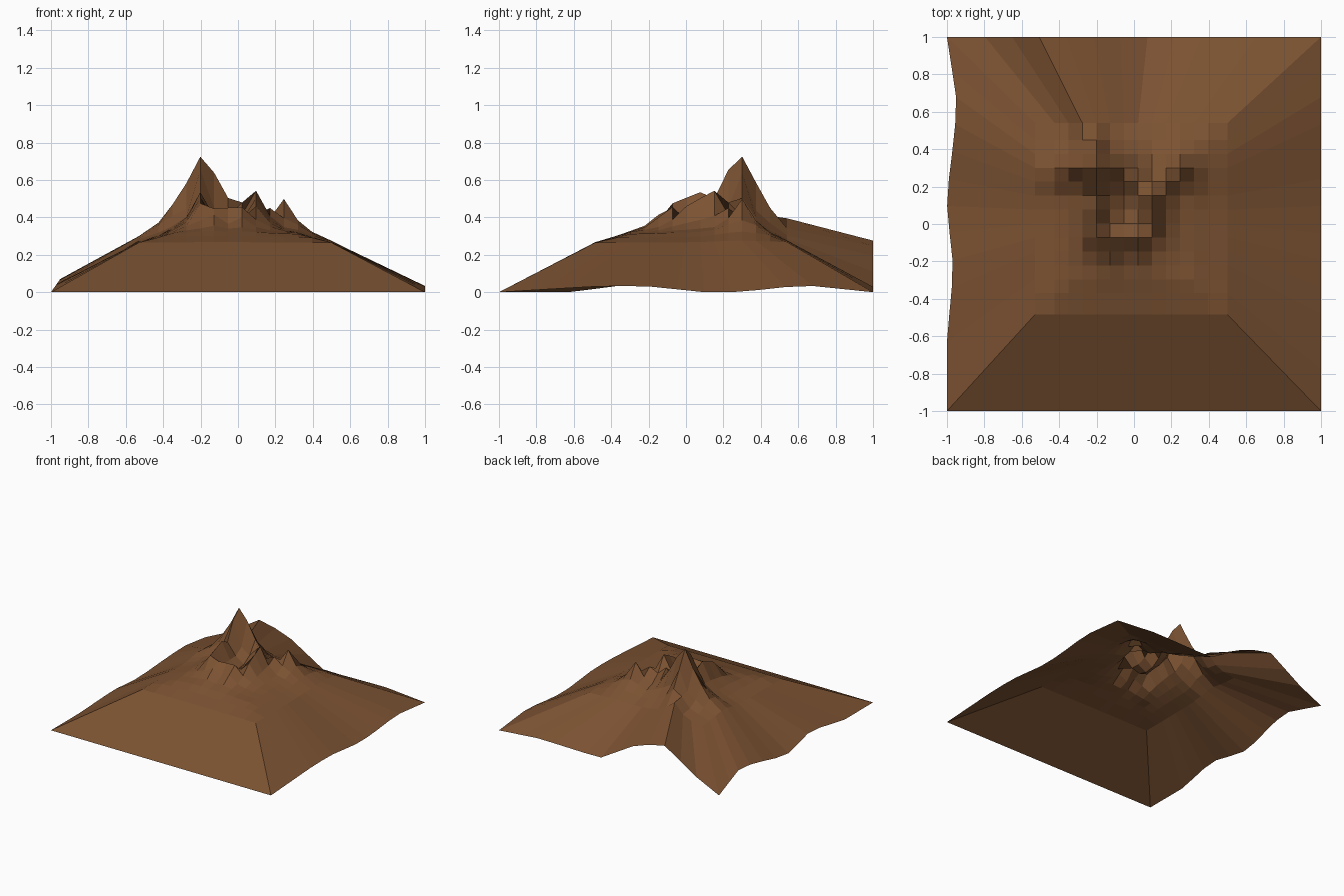
import bpy
import bmesh
import math
from mathutils import Vector

cube = bpy.data.objects.get("Cube")
if cube:
    bpy.data.objects.remove(cube)

# Single earth colour
earth = bpy.data.materials.new("brown_earth")
earth.use_nodes = True
BROWN = (0.2, 0.085, 0.032, 1)
earth.diffuse_color = BROWN
earth.node_tree.nodes["Principled BSDF"].inputs["Base Color"].default_value = BROWN

# Extent of the finely divided summit area
LEFT, RIGHT, FRONT, BACK = -0.53, 0.5, -0.485, 0.54
STEP = 0.0745
xs = [LEFT] + [-0.425 + STEP * i for i in range(12)] + [RIGHT]
ys = [FRONT] + [-0.37 + STEP * i for i in range(12)] + [BACK]

# Crest lines of the summit, as points joined in order
main_peak = (-0.2, 0.3, 0.73)
west_shoulder = (-0.2, 0.08, 0.54)
south_knob = (0.02, -0.07, 0.46)
east_peak = (0.097, 0.15, 0.545)
crests = [
    [main_peak, (-0.2, 0.375, 0.59), (-0.27, 0.54, 0.405)],
    [main_peak, (-0.42, 0.27, 0.41)],
    [main_peak, (-0.127, 0.3, 0.64), (-0.05, 0.3, 0.5), (0.02, 0.23, 0.48), east_peak],
    [main_peak, (-0.2, 0.226, 0.66), (-0.2, 0.15, 0.5), west_shoulder],
    [west_shoulder, (-0.2, -0.07, 0.48), (-0.13, -0.15, 0.42)],
    [(-0.127, -0.07, 0.45), south_knob, (0.02, -0.15, 0.4)],
    [east_peak, (0.097, 0, 0.46), south_knob],
    [east_peak, (0.171, 0.226, 0.45), (0.245, 0.3, 0.5)],
]


def crest_height(x, y, a, b, ground):
    """Height given by one stretch of crest, fading with distance."""
    a, b, p = Vector(a), Vector(b), Vector((x, y))
    along = b.xy - a.xy
    t = max(0, min(1, (p - a.xy).dot(along) / along.length_squared))
    top = a.lerp(b, t)
    return ground + (top.z - ground) * math.exp(-(p - top.xy).length / 0.08)


def height(x, y):
    rim = min(x - LEFT, RIGHT - x, y - FRONT, BACK - y)
    ground = 0.265 + 0.045 * min(1, rim / 0.18)
    return max(crest_height(x, y, a, b, ground)
               for line in crests for a, b in zip(line, line[1:]))


def profile(points, t):
    """Straight interpolation along a foot line."""
    for (t0, z0), (t1, z1) in zip(points, points[1:]):
        if t <= t1:
            return z0 + (z1 - z0) * (t - t0) / (t1 - t0)
    return points[-1][1]


# Height of the foot along each uneven side
back_foot = [(-1, 0), (-0.82, 0.08), (-0.5, 0.28), (-0.26, 0.22), (0.08, 0.02),
             (0.635, 0.03), (1, 0)]
left_foot = [(-1, 0), (-0.62, 0), (-0.24, 0.05), (0.08, 0), (0.3, 0.02),
             (0.47, 0.06), (0.68, 0.07), (1, 0)]
right_foot = [(-1, 0), (-0.5, 0.03), (-0.24, 0.035), (0.1, 0), (0.28, 0),
              (0.63, 0.038), (1, 0)]


def foot(x, y):
    """Spread a rim point out to the square foot."""
    u = -1 + 2 * (x - LEFT) / (RIGHT - LEFT)
    v = -1 + 2 * (y - FRONT) / (BACK - FRONT)
    if y == FRONT:
        return (u, -1, 0)
    if y == BACK:
        return (u, 1, profile(back_foot, u))
    if x == LEFT:
        z = profile(left_foot, v)
        return (-1 + 0.7 * z, v, z)
    return (1, v, profile(right_foot, v))


bm = bmesh.new()

# Summit grid
grid = [[bm.verts.new((x, y, height(x, y))) for x in xs] for y in ys]
for low, high in zip(grid, grid[1:]):
    for i in range(len(xs) - 1):
        bm.faces.new((low[i], low[i + 1], high[i + 1], high[i]))

# Skirt from the rim down to the foot
n = len(xs) - 1
loop = [(i, 0) for i in range(n)] + [(n, j) for j in range(n)]
loop += [(n - i, n) for i in range(n)] + [(0, n - j) for j in range(n)]
rim = [grid[j][i] for i, j in loop]
base = [bm.verts.new(foot(xs[i], ys[j])) for i, j in loop]
for k in range(len(loop)):
    m = (k + 1) % len(loop)
    bm.faces.new((base[k], base[m], rim[m], rim[k]))

mesh = bpy.data.meshes.new("mountain")
bm.to_mesh(mesh)
bm.free()
mesh.materials.append(earth)
mountain = bpy.data.objects.new("mountain", mesh)
bpy.context.collection.objects.link(mountain)
